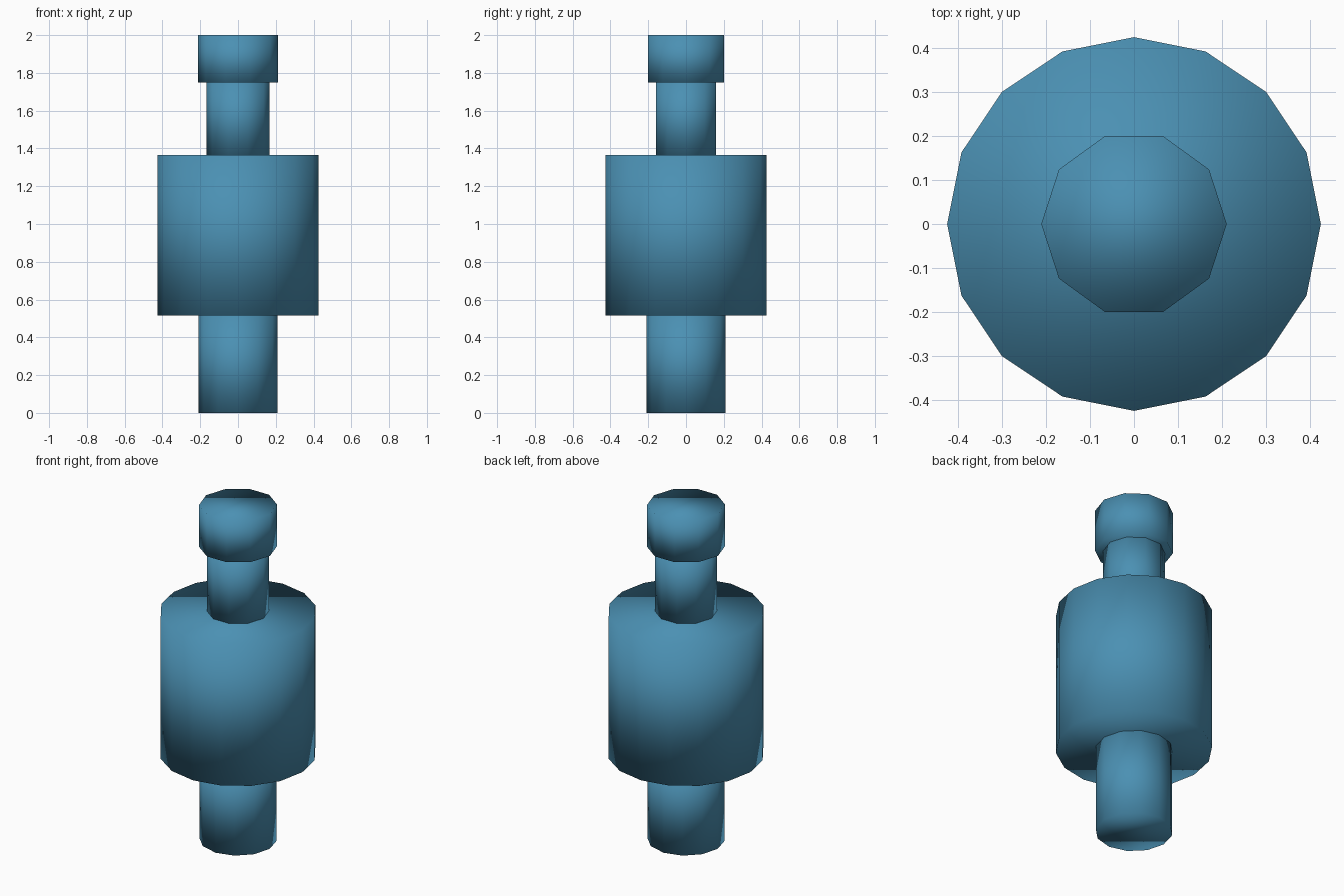
import bpy, bmesh, math

if "Cube" in bpy.data.objects:
    bpy.data.objects.remove(bpy.data.objects["Cube"])

blue = bpy.data.materials.new("blue")
blue.diffuse_color = (0.07, 0.28, 0.45, 1.0)
blue.use_nodes = True
blue.node_tree.nodes["Principled BSDF"].inputs["Base Color"].default_value = blue.diffuse_color


def cylinder(name, sides, radius, z0, z1):
    """Closed, fully smooth-shaded cylinder with a corner on the +x axis."""
    bm = bmesh.new()
    rings = [[bm.verts.new((radius * math.cos(2 * math.pi * i / sides),
                            radius * math.sin(2 * math.pi * i / sides), z))
              for i in range(sides)] for z in (z0, z1)]
    low, high = rings
    bm.faces.new(low[::-1])
    bm.faces.new(high)
    for i in range(sides):
        j = (i + 1) % sides
        bm.faces.new((low[i], low[j], high[j], high[i]))
    for f in bm.faces:
        f.smooth = True
    mesh = bpy.data.meshes.new(name)
    bm.to_mesh(mesh)
    bm.free()
    mesh.materials.append(blue)
    obj = bpy.data.objects.new(name, mesh)
    bpy.context.collection.objects.link(obj)
    return obj


# Stacked parts from bottom to top
cylinder("lower_shaft", 12, 0.21, 0.0, 0.515)
cylinder("main_body", 16, 0.425, 0.515, 1.365)
cylinder("neck", 10, 0.168, 1.365, 1.75)
cylinder("top_cap", 10, 0.211, 1.75, 2.0)
